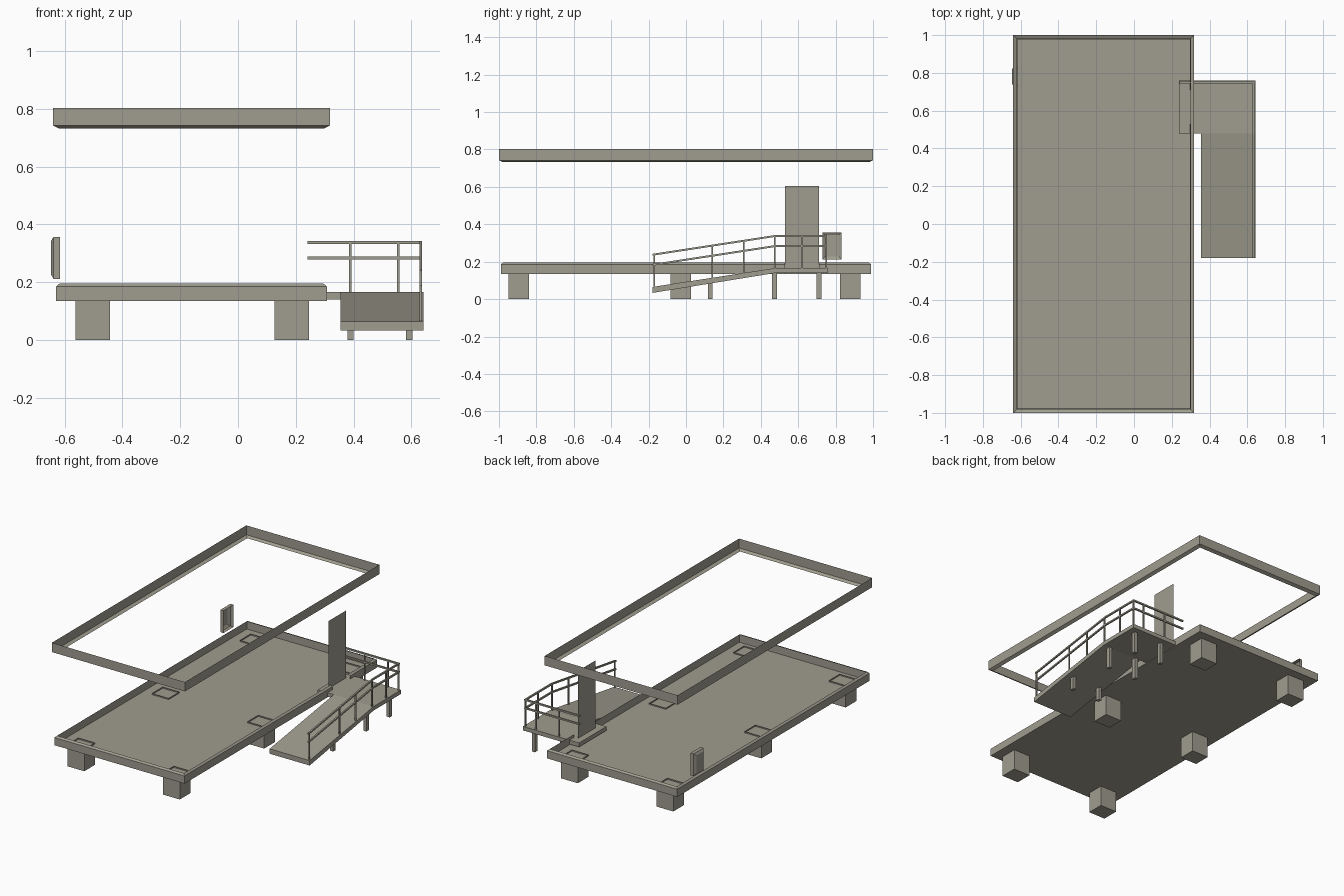
import bpy, bmesh
from mathutils import Vector, Matrix

if "Cube" in bpy.data.objects:
    bpy.data.objects.remove(bpy.data.objects["Cube"])

mat = bpy.data.materials.new("warm_concrete_grey")
mat.diffuse_color = (0.35, 0.335, 0.275, 1)
mat.use_nodes = True
mat.node_tree.nodes["Principled BSDF"].inputs["Base Color"].default_value = mat.diffuse_color


def finish(bm, name):
    bmesh.ops.recalc_face_normals(bm, faces=bm.faces)
    me = bpy.data.meshes.new(name)
    bm.to_mesh(me)
    bm.free()
    me.materials.append(mat)
    ob = bpy.data.objects.new(name, me)
    bpy.context.collection.objects.link(ob)
    return ob


def box(name, lo, hi, open_top=False):
    bm = bmesh.new()
    lo, hi = Vector(lo), Vector(hi)
    m = Matrix.Translation((lo + hi) / 2) @ Matrix.Diagonal((*(hi - lo), 1))
    bmesh.ops.create_cube(bm, size=1, matrix=m)
    if open_top:
        bm.normal_update()
        bmesh.ops.delete(bm, geom=[f for f in bm.faces if f.normal.z > 0.9], context='FACES')
    return finish(bm, name)


def bar(name, a, b, t=0.010):
    a, b = Vector(a), Vector(b)
    d = b - a
    rot = d.to_track_quat('Z', 'Y').to_matrix().to_4x4()
    bm = bmesh.new()
    m = Matrix.Translation((a + b) / 2) @ rot @ Matrix.Diagonal((t, t, d.length, 1))
    bmesh.ops.create_cube(bm, size=1, matrix=m)
    return finish(bm, name)


def rim(name, x0, x1, y, levels, gap=None):
    """Thin wall round a rectangle; levels are (inset, z); gap is a doorway on the right."""
    bm = bmesh.new()
    rows = []
    for ins, z in levels:
        p = [(x1 - ins, y - ins), (x0 + ins, y - ins), (x0 + ins, -y + ins), (x1 - ins, -y + ins)]
        if gap:
            p = [(x1 - ins, gap[1])] + p + [(x1 - ins, gap[0])]
        rows.append([bm.verts.new((*q, z)) for q in p])
    n = len(rows[0])
    for r, s in zip(rows, rows[1:]):
        for i in range(n - 1 if gap else n):
            j = (i + 1) % n
            bm.faces.new((r[i], r[j], s[j], s[i]))
    return finish(bm, name)


# Roof edge and floor tray
rim("roof_edge", -0.64, 0.318, 1.0, [(0, 0.803), (0, 0.742), (0.02, 0.732)])
rim("floor_rim", -0.63, 0.308, 0.99, [(0, 0.135), (0, 0.185), (0.012, 0.195)], gap=(0.53, 0.71))
bm = bmesh.new()
bm.faces.new([bm.verts.new(p) for p in
              [(-0.63, -0.99, 0.135), (0.308, -0.99, 0.135), (0.308, 0.99, 0.135), (-0.63, 0.99, 0.135)]])
finish(bm, "floor")

# Foundation blocks, poking slightly through the floor
for x in (-0.502, 0.186):
    for y in (-0.895, -0.027, 0.878):
        box("foundation_block", (x - 0.06, y - 0.055, 0), (x + 0.06, y + 0.055, 0.143), True)

# Landing and ramp
box("landing", (0.238, 0.48, 0.14), (0.642, 0.76, 0.166))
bm = bmesh.new()
prof = [(-0.18, 0.033), (0.48, 0.14), (0.48, 0.166), (-0.18, 0.065)]
a, b = [[bm.verts.new((x, y, z)) for y, z in prof] for x in (0.354, 0.642)]
bm.faces.new(a)
bm.faces.new(b)
for i in range(4):
    j = (i + 1) % 4
    bm.faces.new((a[i], a[j], b[j], b[i]))
finish(bm, "ramp")


def deck_z(y):
    return 0.166 if y > 0.48 else 0.166 - (0.48 - y) * 0.153


# Legs under the ramp
for x in (0.389, 0.592):
    for y in (0.13, 0.473, 0.712):
        box("ramp_leg", (x - 0.011, y - 0.013, 0), (x + 0.011, y + 0.013, deck_z(y) - 0.015))

# Handrails along the right and back
rx, by = 0.632, 0.75
for h in (0.118, 0.172):
    bar("ramp_rail", (rx, -0.18, deck_z(-0.18) + h), (rx, 0.48, 0.166 + h))
    bar("landing_side_rail", (rx, 0.475, 0.166 + h), (rx, by + 0.005, 0.166 + h))
    bar("landing_back_rail", (0.24, by, 0.166 + h), (rx + 0.005, by, 0.166 + h))
for y in (-0.17, 0.14, 0.308, 0.475, 0.62, by):
    bar("side_post", (rx, y, deck_z(y) - 0.01), (rx, y, deck_z(y) + 0.17), 0.008)
for x in (0.388, 0.554):
    bar("back_post", (x, by, 0.16), (x, by, 0.336), 0.008)

# Door sheet
bm = bmesh.new()
bm.faces.new([bm.verts.new((0.28, y, z)) for y, z in
              [(0.53, 0.166), (0.71, 0.166), (0.71, 0.605), (0.53, 0.605)]])
finish(bm, "door")

# Wall box on the left: open at the back, bevelled at the front
bm = bmesh.new()
rows = []
for x, ins in ((-0.615, 0), (-0.638, 0), (-0.647, 0.015)):
    y0, y1, z0, z1 = 0.73 + ins, 0.832 - ins, 0.212 + ins, 0.357 - ins
    rows.append([bm.verts.new((x, y, z)) for y, z in ((y0, z0), (y1, z0), (y1, z1), (y0, z1))])
for r, s in zip(rows, rows[1:]):
    for i in range(4):
        j = (i + 1) % 4
        bm.faces.new((r[i], r[j], s[j], s[i]))
bm.faces.new(rows[-1])
finish(bm, "wall_box")
